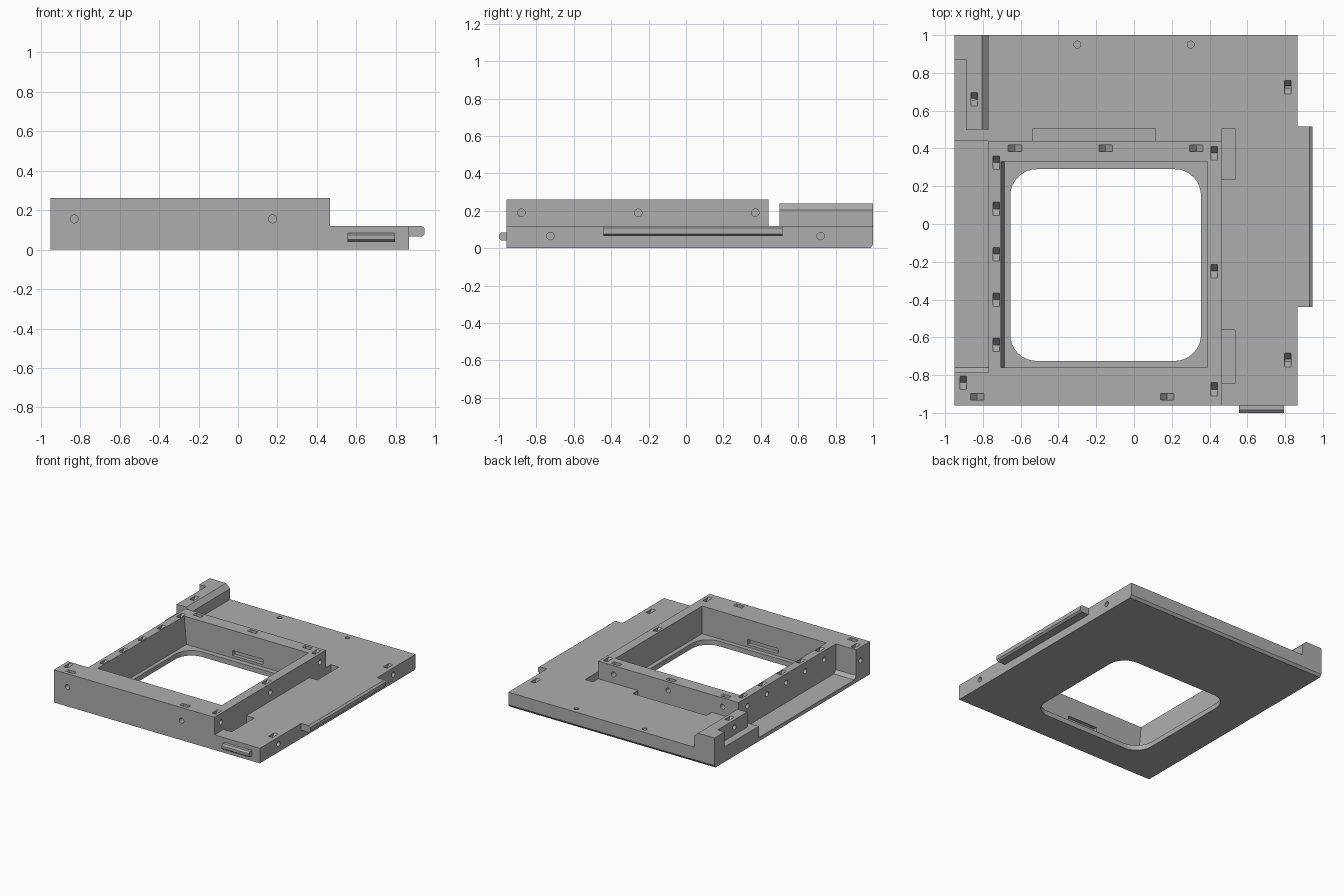
import bpy, bmesh, math
from mathutils import Vector

if "Cube" in bpy.data.objects:
    bpy.data.objects.remove(bpy.data.objects["Cube"])

grey = bpy.data.materials.new("mid grey")
grey.diffuse_color = (0.42, 0.42, 0.42, 1)
grey.use_nodes = True
grey.node_tree.nodes["Principled BSDF"].inputs["Base Color"].default_value = grey.diffuse_color


def prism(name, pts, axis, a, b):
    """Extrude a 2D outline along an axis (x: pts are y,z; y: x,z; z: x,y)."""
    def place(p, d):
        return {'x': (d, p[0], p[1]), 'y': (p[0], d, p[1]), 'z': (p[0], p[1], d)}[axis]
    bm = bmesh.new()
    lo = [bm.verts.new(place(p, a)) for p in pts]
    hi = [bm.verts.new(place(p, b)) for p in pts]
    n = len(pts)
    bm.faces.new(lo)
    bm.faces.new(hi)
    for i in range(n):
        bm.faces.new((lo[i], lo[(i + 1) % n], hi[(i + 1) % n], hi[i]))
    bmesh.ops.recalc_face_normals(bm, faces=bm.faces)
    me = bpy.data.meshes.new(name)
    bm.to_mesh(me)
    bm.free()
    me.materials.append(grey)
    ob = bpy.data.objects.new(name, me)
    bpy.context.collection.objects.link(ob)
    return ob


def box(name, x0, x1, y0, y1, z0, z1):
    return prism(name, [(x0, y0), (x1, y0), (x1, y1), (x0, y1)], 'z', z0, z1)


def circle(u, v, r=0.02, n=20):
    return [(u + r * math.cos(2 * math.pi * i / n), v + r * math.sin(2 * math.pi * i / n))
            for i in range(n)]


def rounded(x0, x1, y0, y1, r, n=8):
    pts = []
    for cx, cy, a0 in ((x1 - r, y1 - r, 0), (x0 + r, y1 - r, 90),
                       (x0 + r, y0 + r, 180), (x1 - r, y0 + r, 270)):
        for i in range(n + 1):
            a = math.radians(a0 + 90 * i / n)
            pts.append((cx + r * math.cos(a), cy + r * math.sin(a)))
    return pts


def combine(target, others, op):
    bpy.context.view_layer.objects.active = target
    for o in others:
        m = target.modifiers.new(op, 'BOOLEAN')
        m.operation, m.solver, m.object = op, 'EXACT', o
        bpy.ops.object.modifier_apply(modifier=m.name)
        bpy.data.objects.remove(o, do_unlink=True)


# Base plate with a chamfered rear bottom edge
body = prism("mounting_plate", [(-0.96, 0), (0.985, 0), (1, 0.02), (1, 0.12), (-0.96, 0.12)],
             'x', -0.95, 0.865)

# Raised frame, rear corner block
adds = [
    box("frame", -0.95, 0.465, -0.96, 0.44, 0.02, 0.26),
    prism("corner_block", [(-0.95, 0.05), (-0.77, 0.05), (-0.77, 0.205), (-0.805, 0.24),
                           (-0.95, 0.24)], 'y', 0.5, 1.0),
]
combine(body, adds, 'UNION')

# Left channel, block step, frame well, window and recesses
cuts = [
    prism("channel", [(-0.76, 0.03), (0.44, 0.03), (0.44, 0.4), (-0.785, 0.4), (-0.785, 0.055)],
          'x', -1.1, -0.77),
    box("block_step", -1.1, -0.89, 0.44, 0.87, 0.12, 0.4),
    prism("well", [(-0.685, 0.04), (0.39, 0.04), (0.39, 0.4), (-0.705, 0.4), (-0.705, 0.26)],
          'y', -0.76, 0.33),
    prism("window", rounded(-0.655, 0.355, -0.725, 0.29, 0.14), 'z', -0.1, 0.2),
    box("rear_recess", -0.535, 0.115, 0.44, 0.505, 0.04, 0.2),
    box("right_recess_a", 0.465, 0.535, 0.235, 0.505, 0.04, 0.2),
    box("right_recess_b", 0.465, 0.535, -0.845, -0.56, 0.04, 0.2),
    box("well_slot_rear", -0.28, -0.01, 0.3, 0.36, 0.06, 0.1),
    box("well_slot_front", -0.28, -0.01, -0.79, -0.74, 0.06, 0.1),
]

# V-shaped nut pockets in the top faces: along y, then along x
h, w, d = 0.036, 0.017, 0.045
along_y = [(-0.73, y, 0.26) for y in (0.325, 0.08, -0.16, -0.4, -0.64)]
along_y += [(0.425, y, 0.26) for y in (0.375, -0.25, -0.875)]
along_y += [(-0.905, -0.84, 0.26), (-0.845, 0.66, 0.24), (0.815, 0.725, 0.12), (0.815, -0.72, 0.12)]
along_x = [(x, 0.4, 0.26) for x in (-0.63, -0.15, 0.33)]
along_x += [(x, -0.915, 0.26) for x in (-0.83, 0.175)]
for x, y, z in along_y:
    cuts.append(prism("nut_pocket", [(y - h, z), (y, z - d), (y + h, z), (y + h, z + 0.02),
                                     (y - h, z + 0.02)], 'x', x - w, x + w))
for x, y, z in along_x:
    cuts.append(prism("nut_pocket", [(x - h, z), (x, z - d), (x + h, z), (x + h, z + 0.02),
                                     (x - h, z + 0.02)], 'y', y - w, y + w))

# Screw holes: front, rear, right, left and top
for x in (-0.83, 0.175):
    cuts.append(prism("hole", circle(x, 0.155), 'y', -1.0, -0.9))
for x in (-0.63, -0.15, 0.33):
    cuts.append(prism("hole", circle(x, 0.19), 'y', 0.39, 0.48))
for y in (-0.88, -0.255, 0.37):
    cuts.append(prism("hole", circle(y, 0.19), 'x', 0.42, 0.5))
for y in (-0.725, 0.72):
    cuts.append(prism("hole", circle(y, 0.065), 'x', 0.8, 0.9))
for y in (0.325, 0.08, -0.16, -0.4, -0.64):
    cuts.append(prism("hole", circle(y, 0.19), 'x', -0.8, -0.73))
cuts.append(prism("hole", circle(0.66, 0.18), 'x', -0.92, -0.84))
cuts.append(prism("hole", circle(-0.84, 0.155), 'x', -1.0, -0.9))
for x in (-0.3, 0.3):
    cuts.append(prism("hole", circle(x, 0.95, 0.018), 'z', 0.06, 0.2))
combine(body, cuts, 'DIFFERENCE')

# Tongues on the right and front edges
prism("right_tongue", [(0.86, 0.065), (0.93, 0.065), (0.945, 0.077), (0.945, 0.108),
                       (0.93, 0.12), (0.86, 0.12)], 'y', -0.44, 0.515)
prism("front_tongue", [(-0.95, 0.04), (-0.985, 0.04), (-1.0, 0.052), (-1.0, 0.073),
                       (-0.985, 0.085), (-0.95, 0.085)], 'x', 0.555, 0.795)
